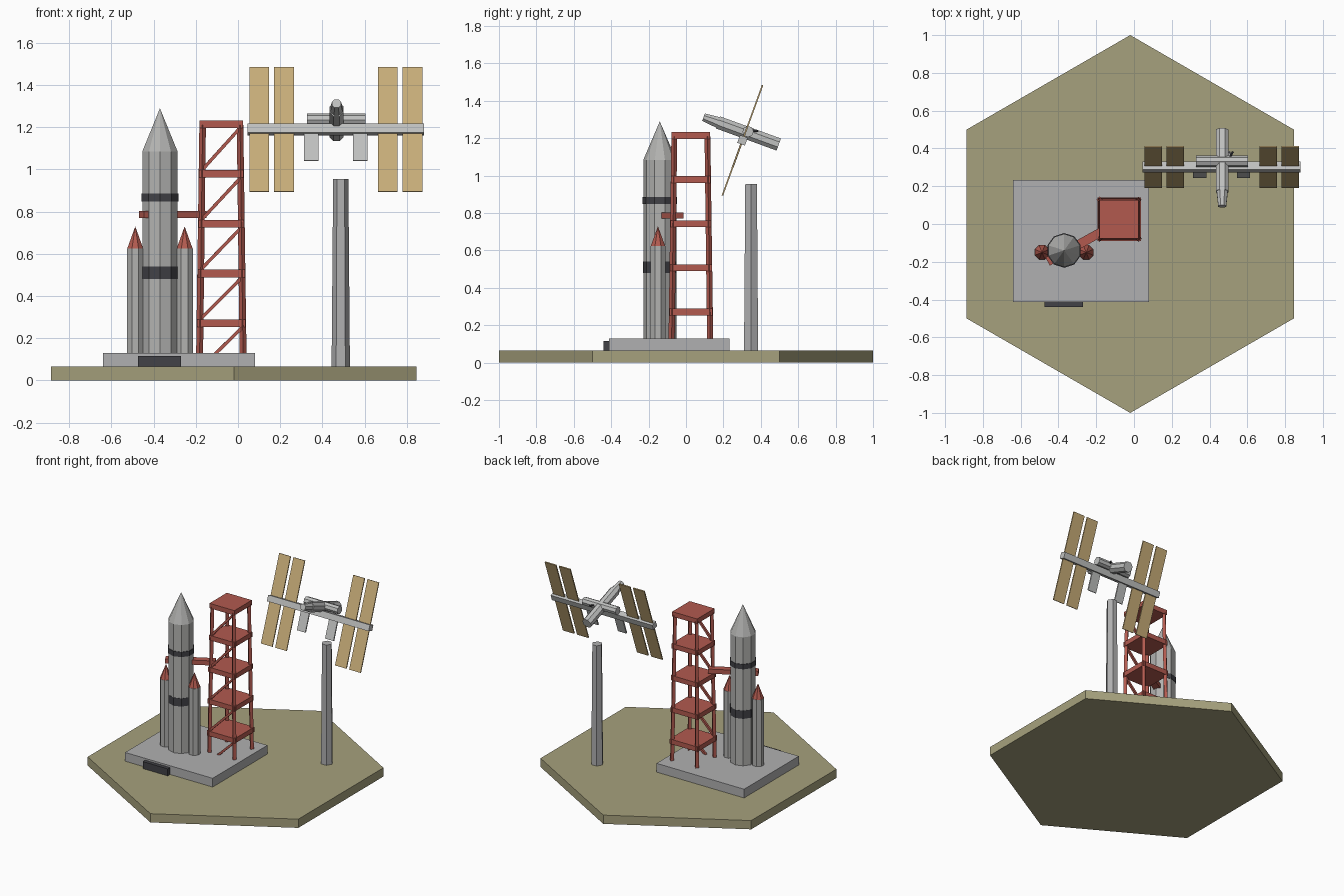
import bpy, bmesh, math
from mathutils import Matrix, Vector

if "Cube" in bpy.data.objects:
    bpy.data.objects.remove(bpy.data.objects["Cube"])


def lin(c):
    c /= 255
    return c / 12.92 if c <= 0.04045 else ((c + 0.055) / 1.055) ** 2.4


def material(name, r, g, b):
    m = bpy.data.materials.new(name)
    m.diffuse_color = (lin(r), lin(g), lin(b), 1)
    m.use_nodes = True
    m.node_tree.nodes["Principled BSDF"].inputs["Base Color"].default_value = m.diffuse_color
    return m


OLIVE = material("olive_ground", 166, 161, 125)
CONCRETE = material("concrete_grey", 176, 176, 177)
SILVER = material("rocket_grey", 178, 178, 176)
DARK = material("charcoal", 66, 66, 71)
RED = material("tower_red", 178, 90, 79)
GOLD = material("panel_gold", 200, 173, 121)
STATION = material("station_grey", 192, 193, 192)

I = Matrix.Identity(4)


def finish(name, bm, mat):
    bmesh.ops.recalc_face_normals(bm, faces=bm.faces)
    me = bpy.data.meshes.new(name)
    bm.to_mesh(me)
    bm.free()
    me.materials.append(mat)
    ob = bpy.data.objects.new(name, me)
    bpy.context.collection.objects.link(ob)
    return ob


def box(name, lo, hi, mat, frame=I):
    lo, hi = Vector(lo), Vector(hi)
    bm = bmesh.new()
    m = frame @ Matrix.Translation((lo + hi) / 2) @ Matrix.Diagonal((*(hi - lo), 1))
    bmesh.ops.create_cube(bm, size=1, matrix=m)
    return finish(name, bm, mat)


def prism(name, a, b, r1, r2, sides, mat, frame=I, turn=0):
    """Tapered prism from point a to point b."""
    a, b = Vector(a), Vector(b)
    d = b - a
    rot = d.to_track_quat('Z', 'Y').to_matrix().to_4x4() if d.x or d.y else I
    m = frame @ Matrix.Translation((a + b) / 2) @ rot @ Matrix.Rotation(math.radians(turn), 4, 'Z')
    bm = bmesh.new()
    bmesh.ops.create_cone(bm, cap_ends=True, segments=sides, radius1=r1, radius2=r2,
                          depth=d.length, matrix=m)
    if r2 == 0:
        bmesh.ops.remove_doubles(bm, verts=bm.verts, dist=1e-5)
    return finish(name, bm, mat)


# Ground, launch pad and plaque
prism("ground", (-0.02, 0, 0), (-0.02, 0, 0.065), 1, 1, 6, OLIVE)
box("launch_pad", (-0.64, -0.412, 0.06), (0.08, 0.232, 0.13), CONCRETE)
box("plaque", (-0.475, -0.44, 0.065), (-0.27, -0.41, 0.117), DARK)

# Rocket core with bands and nose
RX, RY = -0.37, -0.14


def rocket_ring(name, z1, z2, r1, r2, mat):
    prism(name, (RX, RY, z1), (RX, RY, z2), r1, r2, 10, mat)


rocket_ring("rocket_body", 0.13, 1.085, 0.088, 0.088, SILVER)
rocket_ring("rocket_nose", 1.085, 1.29, 0.088, 0, SILVER)
rocket_ring("upper_band", 0.849, 0.886, 0.092, 0.092, DARK)
rocket_ring("lower_band", 0.48, 0.54, 0.0895, 0.0895, DARK)

# Side boosters
for side in (-1, 1):
    x, y = RX + side * 0.117, -0.15
    prism("booster_body", (x, y, 0.13), (x, y, 0.625), 0.043, 0.043, 8, SILVER, turn=22.5)
    prism("booster_nose", (x, y, 0.625), (x, y, 0.73), 0.041, 0, 8, RED, turn=22.5)

# Service tower: tapered legs, decks and front braces
TX, TY = -0.079, 0.026


def leg_offset(z):
    return 0.104 - 0.0155 * (z - 0.05) / 1.17


for sx in (-1, 1):
    for sy in (-1, 1):
        o1, o2 = leg_offset(0.07), leg_offset(1.21)
        prism("tower_leg", (TX + sx * o1, TY + sy * o1, 0.07),
              (TX + sx * o2, TY + sy * o2, 1.21), 0.0165, 0.0155, 4, RED, turn=45)
for i in range(5):
    top = 0.289 + i * 0.236
    h = leg_offset(top) + 0.014
    box("tower_deck", (TX - h, TY - h, top - 0.036), (TX + h, TY + h, top), RED)
    z1, z2 = max(top - 0.236, 0.05), top - 0.036
    o1, o2 = leg_offset(z1), leg_offset(z2)
    prism("tower_brace", (TX - o1, TY - o1, z1), (TX + o2, TY - o2, z2),
          0.011, 0.011, 4, RED, turn=45)

# Access arm reaching past the rocket
start, end = Vector((-0.457, -0.199, 0.787)), Vector((-0.16, -0.035, 0.787))
d = end - start
arm_frame = Matrix.Translation(start) @ Matrix.Rotation(math.atan2(d.y, d.x), 4, 'Z')
box("access_arm", (0, -0.024, -0.017), (d.length, 0.024, 0.017), RED, arm_frame)

# Support column
prism("support_column", (0.487, 0.348, 0.065), (0.487, 0.348, 0.955),
      0.0435, 0.036, 6, CONCRETE, turn=30)

# Space station, tilted about its truss
F = Matrix.Translation((0.464, 0.302, 1.189)) @ Matrix.Rotation(math.radians(-20), 4, 'X')
box("truss", (-0.418, -0.022, -0.022), (0.418, 0.022, 0.022), STATION, F)
prism("main_module", (0.003, -0.155, 0.045), (0.003, 0.19, 0.045), 0.037, 0.037, 8, STATION, F, 22.5)
prism("docking_module", (0.003, -0.155, 0.045), (0.003, -0.238, 0.045), 0.032, 0.023, 8, STATION, F, 22.5)
prism("cross_module", (-0.136, 0.012, 0.054), (0.14, 0.012, 0.054), 0.03, 0.03, 8, STATION, F, 22.5)
prism("antenna", (0.035, 0.015, 0.06), (0.06, 0.06, 0.075), 0.006, 0.006, 6, DARK, F)
for side in (-1, 1):
    for off in (0.246, 0.363):
        x = side * off
        box("solar_panel", (x - 0.0465, -0.004, -0.314), (x + 0.0465, 0.004, 0.314), GOLD, F)
    x = side * 0.116
    box("radiator", (x - 0.0345, -0.005, -0.157), (x + 0.0345, 0.005, -0.015), STATION, F)
